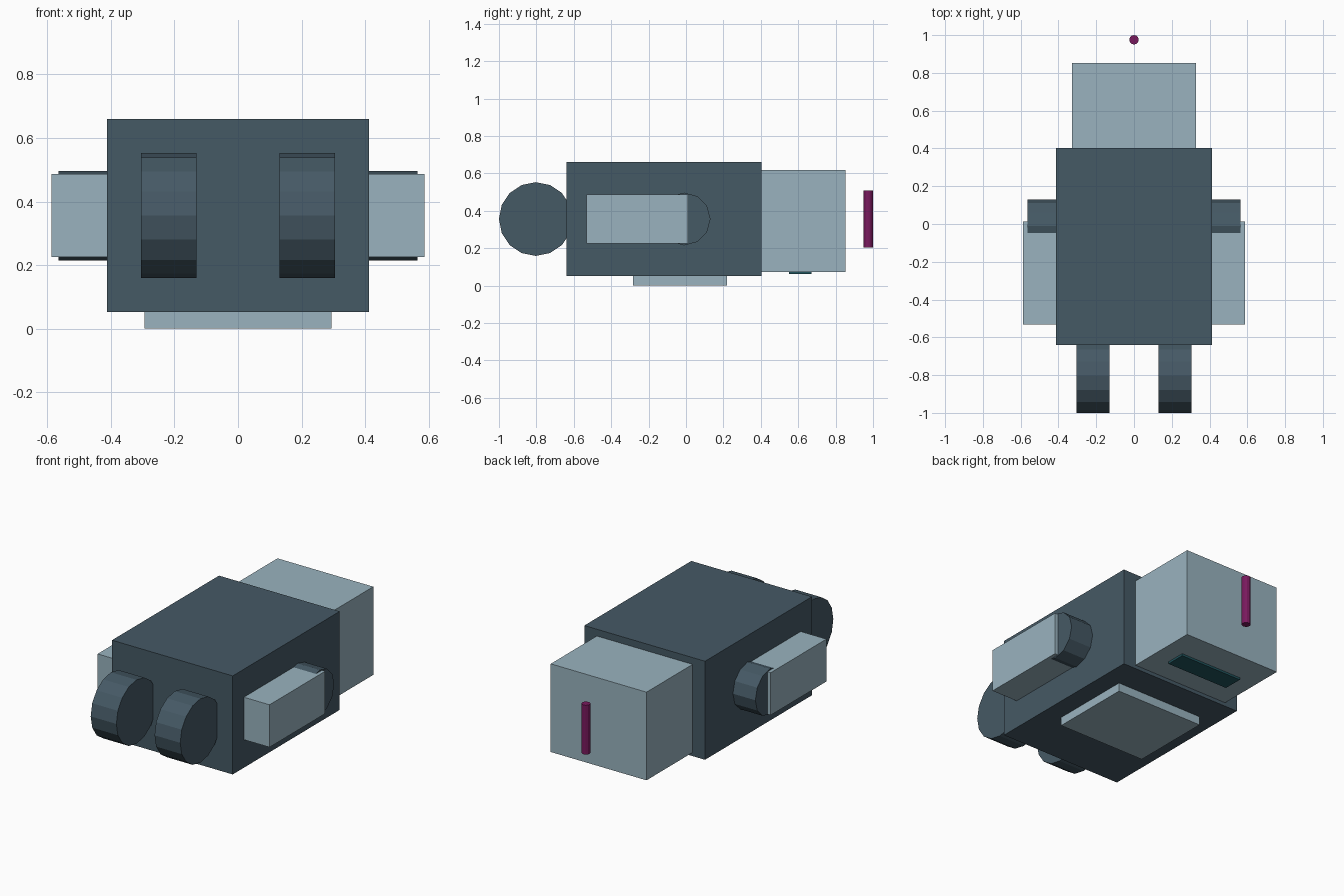
import bpy
from math import pi

if "Cube" in bpy.data.objects:
    bpy.data.objects.remove(bpy.data.objects["Cube"])


def material(name, rgb):
    m = bpy.data.materials.new(name)
    m.diffuse_color = (*rgb, 1)
    m.use_nodes = True
    m.node_tree.nodes["Principled BSDF"].inputs["Base Color"].default_value = m.diffuse_color
    return m


DARK = material("dark_slate", (0.06, 0.10, 0.13))
LIGHT = material("pale_blue_grey", (0.32, 0.45, 0.52))
PLUM = material("plum", (0.19, 0.01, 0.11))
TEAL = material("deep_teal", (0.015, 0.09, 0.11))


def box(name, lo, hi, mat):
    centre = [(a + b) / 2 for a, b in zip(lo, hi)]
    bpy.ops.mesh.primitive_cube_add(size=1, location=centre)
    ob = bpy.context.object
    ob.scale = [b - a for a, b in zip(lo, hi)]
    ob.name = name
    ob.data.materials.append(mat)
    bpy.ops.object.transform_apply(location=False, rotation=False, scale=True)


def cylinder(name, centre, radius, depth, sides, mat, along_x=False):
    bpy.ops.mesh.primitive_cylinder_add(
        vertices=sides, radius=radius, depth=depth, location=centre,
        rotation=(0, pi / 2 if along_x else 0, 0))
    ob = bpy.context.object
    ob.name = name
    ob.data.materials.append(mat)


# Torso, chest plate and head of the figure lying face down
box("torso", (-0.412, -0.64, 0.052), (0.412, 0.403, 0.66), DARK)
box("chest_plate", (-0.294, -0.283, 0), (0.294, 0.22, 0.055), LIGHT)
box("head", (-0.327, 0.40, 0.074), (0.327, 0.852, 0.618), LIGHT)

# Face slot and floating antenna
box("visor", (-0.21, 0.55, 0.061), (0.21, 0.67, 0.08), TEAL)
cylinder("antenna", (0, 0.975, 0.356), 0.025, 0.304, 12, PLUM)

# Paired shoulders, arms and wheels
for side, s in (("left", -1), ("right", 1)):
    cylinder(f"{side}_shoulder", (s * 0.485, -0.01, 0.356), 0.141, 0.16, 12,
             DARK, True)
    xs = sorted((s * 0.409, s * 0.587))
    box(f"{side}_arm", (xs[0], -0.531, 0.225), (xs[1], 0.012, 0.487), LIGHT)
    cylinder(f"{side}_wheel", (s * 0.218, -0.803, 0.356), 0.197, 0.175, 16,
             DARK, True)
